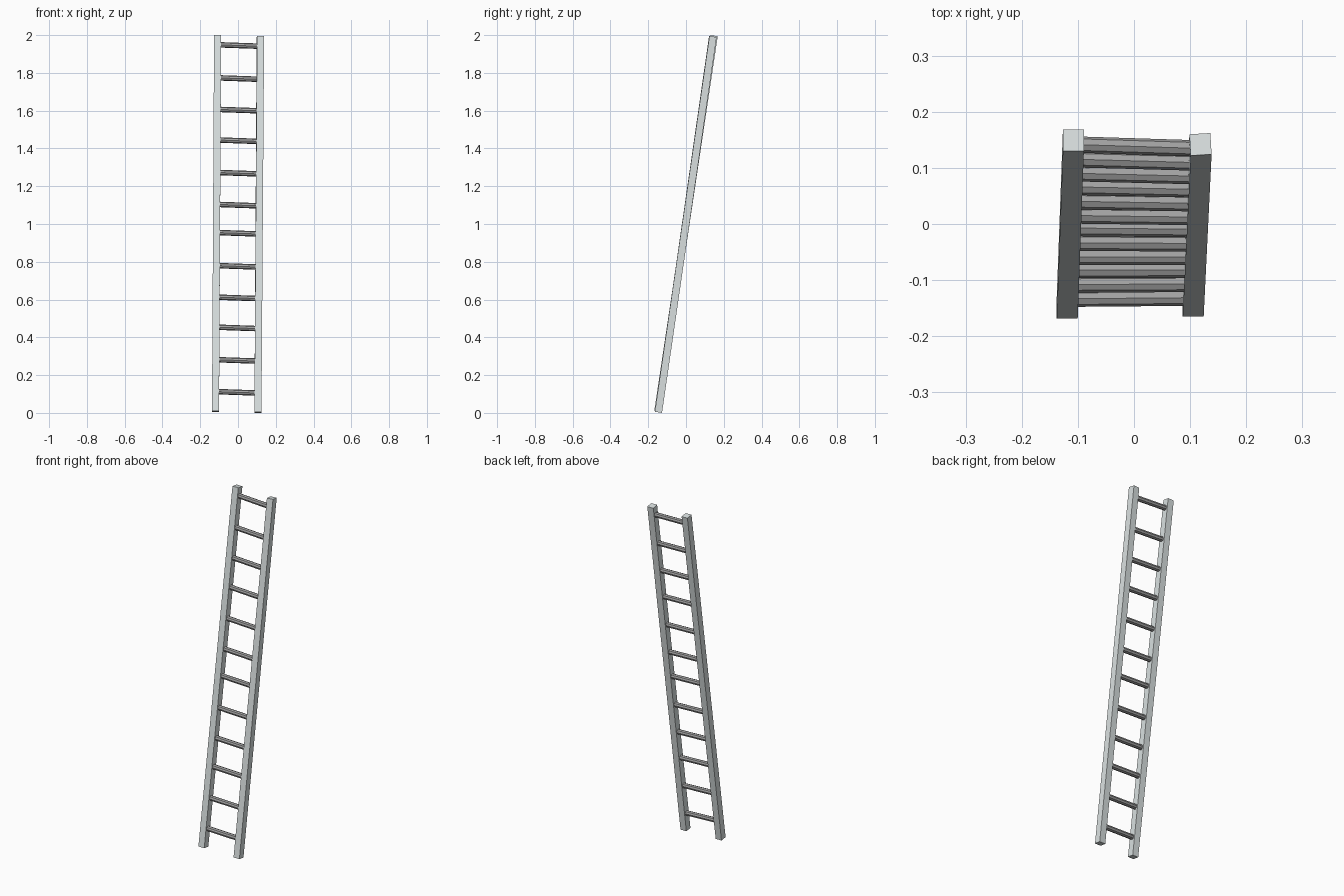
import bpy, bmesh
from mathutils import Vector, Matrix

if "Cube" in bpy.data.objects:
    bpy.data.objects.remove(bpy.data.objects["Cube"])


def material(name, rgb):
    m = bpy.data.materials.new(name)
    m.diffuse_color = (*rgb, 1)
    m.use_nodes = True
    m.node_tree.nodes["Principled BSDF"].inputs["Base Color"].default_value = m.diffuse_color
    return m


def finish(name, bm, mat):
    bmesh.ops.recalc_face_normals(bm, faces=bm.faces)
    mesh = bpy.data.meshes.new(name)
    bm.to_mesh(mesh)
    bm.free()
    mesh.materials.append(mat)
    obj = bpy.data.objects.new(name, mesh)
    bpy.context.collection.objects.link(obj)


RAIL = material("rail_grey", (0.70, 0.75, 0.75))
RUNG = material("rung_grey", (0.36, 0.36, 0.36))

# Centre lines of the two leaning rails: bottom, top
left = (Vector((-0.119, -0.149, 0.008)), Vector((-0.108, 0.149, 1.997)))
right = (Vector((0.1055, -0.146, 0.003)), Vector((0.1185, 0.142, 1.992)))


# Square rails, with end caps tilted to suit the lean
def rail(name, ends, twist):
    bm = bmesh.new()
    rings = []
    for centre, turn in zip(ends, (0, twist)):
        spin = Matrix.Rotation(turn, 3, 'Z')
        rings.append([bm.verts.new(centre + spin @ Vector((x * 0.0187, y * 0.019, -y * 0.0027)))
                      for x, y in ((-1, -1), (1, -1), (1, 1), (-1, 1))])
    for i in range(4):
        j = (i + 1) % 4
        bm.faces.new((rings[0][i], rings[0][j], rings[1][j], rings[1][i]))
    for r in rings:
        bm.faces.new(r)
    finish(name, bm, RAIL)


rail("left_rail", left, 0)
rail("right_rail", right, 0.06)

# Slightly uneven octagonal rungs running between the rails
heights = [0.109, 0.278, 0.450, 0.609, 0.776, 0.951,
           1.100, 1.269, 1.441, 1.603, 1.770, 1.945]
for n, z in enumerate(heights):
    a = left[0].lerp(left[1], (z + 0.004 - left[0].z) / 1.989)
    b = right[0].lerp(right[1], (z - 0.004 - right[0].z) / 1.989)
    d = b - a
    place = Matrix.Translation((a + b) / 2) @ d.to_track_quat('Z', 'Y').to_matrix().to_4x4()
    bm = bmesh.new()
    bmesh.ops.create_cone(bm, cap_ends=True, segments=8, radius1=0.0145,
                          radius2=0.0145, depth=d.length - 0.01, matrix=place)
    finish(f"rung_{n + 1}", bm, RUNG)
